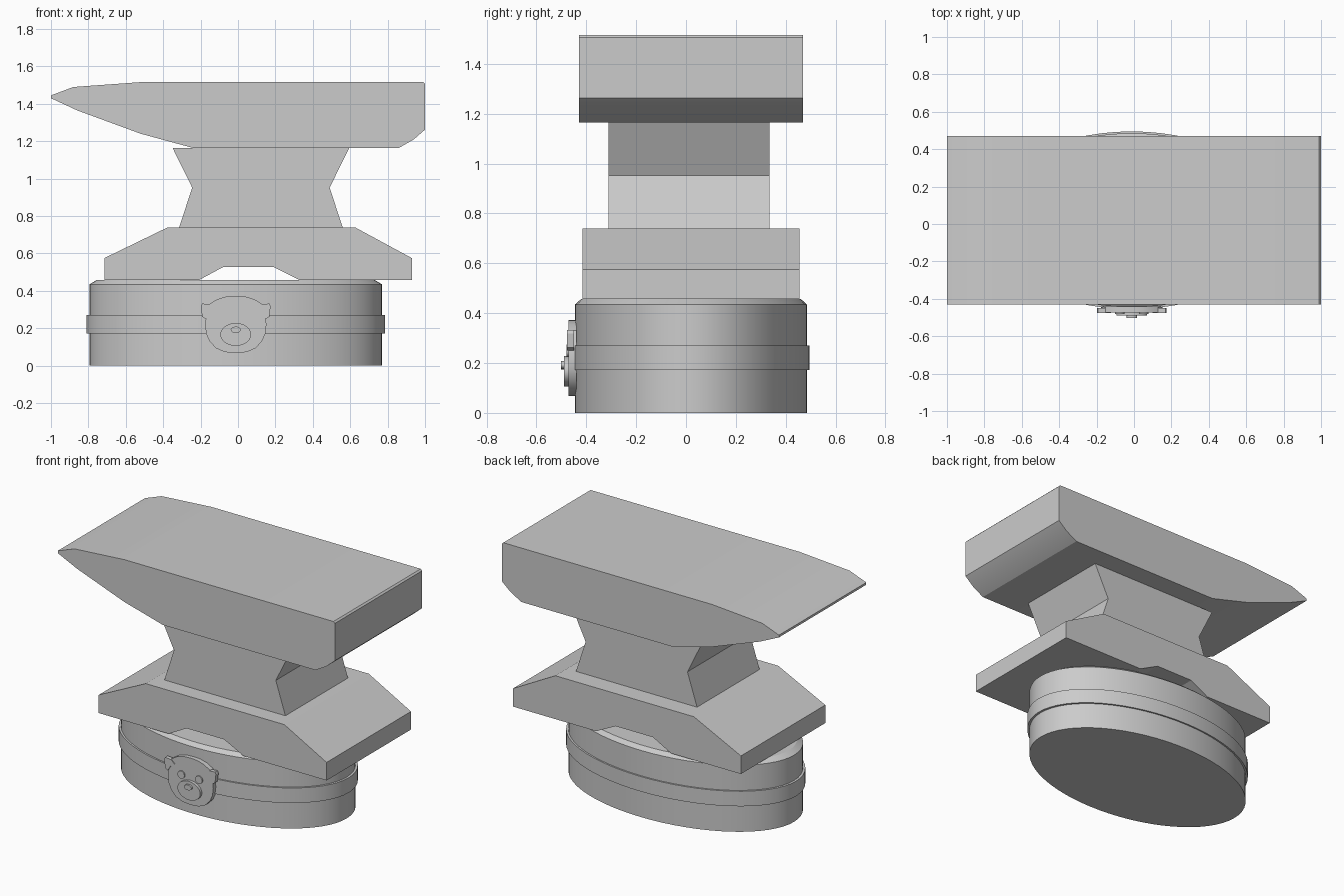
import bpy
import bmesh
import math

cube = bpy.data.objects.get("Cube")
if cube:
    bpy.data.objects.remove(cube, do_unlink=True)

GREY = (0.6, 0.6, 0.6, 1)
grey = bpy.data.materials.new("plain grey")
grey.use_nodes = True
grey.diffuse_color = GREY
grey.node_tree.nodes["Principled BSDF"].inputs["Base Color"].default_value = GREY

CX, CY = -0.012, 0.02  # centre of the oval base


def finish(name, bm, angle=25):
    bmesh.ops.recalc_face_normals(bm, faces=bm.faces)
    mesh = bpy.data.meshes.new(name)
    bm.to_mesh(mesh)
    bm.free()
    mesh.materials.append(grey)
    obj = bpy.data.objects.new(name, mesh)
    bpy.context.collection.objects.link(obj)
    bpy.ops.object.select_all(action='DESELECT')
    obj.select_set(True)
    bpy.context.view_layer.objects.active = obj
    bpy.ops.object.shade_smooth_by_angle(angle=math.radians(angle))
    return obj


def extrude_profile(name, points, y0, y1):
    """Extrude an x-z outline from y0 to y1."""
    bm = bmesh.new()
    front = [bm.verts.new((x, y0, z)) for x, z in points]
    back = [bm.verts.new((x, y1, z)) for x, z in points]
    bm.faces.new(front)
    bm.faces.new(back)
    for i in range(len(points)):
        j = (i + 1) % len(points)
        bm.faces.new((front[i], front[j], back[j], back[i]))
    return finish(name, bm)


def oval_stack(name, rings, n=64):
    """Stack ovals given as (x radius, y radius, height)."""
    bm = bmesh.new()
    loops = []
    for rx, ry, z in rings:
        loops.append([bm.verts.new((CX + rx * math.cos(2 * math.pi * i / n),
                                    CY + ry * math.sin(2 * math.pi * i / n), z))
                      for i in range(n)])
    bm.faces.new(loops[0])
    bm.faces.new(loops[-1])
    for a, b in zip(loops, loops[1:]):
        for i in range(n):
            j = (i + 1) % n
            bm.faces.new((a[i], a[j], b[j], b[i]))
    return finish(name, bm)


def oval_plate(name, x, z, rx, rz, y0, y1, n=32):
    pts = [(x + rx * math.cos(2 * math.pi * i / n), z + rz * math.sin(2 * math.pi * i / n))
           for i in range(n)]
    return extrude_profile(name, pts, y0, y1)


# Oval base with chamfered rim and a raised band
oval_stack("oval_base", [(0.782, 0.465, 0), (0.782, 0.465, 0.435), (0.745, 0.44, 0.457)])
oval_stack("base_band", [(0.797, 0.475, 0.172), (0.797, 0.475, 0.27)])

# Anvil: arched foot, pinched waist, horned top
extrude_profile("anvil_foot", [
    (-0.715, 0.457), (-0.715, 0.575), (-0.375, 0.74), (0.625, 0.74), (0.93, 0.575),
    (0.93, 0.457), (0.33, 0.457), (0.19, 0.527), (-0.08, 0.527), (-0.21, 0.457)],
    -0.415, 0.455)
extrude_profile("anvil_waist", [
    (-0.35, 1.165), (-0.245, 0.952), (-0.315, 0.738), (0.56, 0.738), (0.49, 0.952),
    (0.595, 1.165)], -0.31, 0.335)
extrude_profile("anvil_top", [
    (-1, 1.43), (-1, 1.445), (-0.88, 1.49), (-0.52, 1.516), (0.99, 1.516), (1, 1.506),
    (1, 1.262), (0.94, 1.21), (0.86, 1.164), (-0.24, 1.164), (-0.52, 1.24), (-0.86, 1.365)],
    -0.43, 0.47)

# Dog face badge: head outline is mirrored about its centre line
half_head = [(0, 0.373), (0.05, 0.37), (0.1, 0.355), (0.14, 0.33), (0.158, 0.265),
             (0.164, 0.22), (0.158, 0.17), (0.14, 0.13), (0.105, 0.093), (0.06, 0.073),
             (0, 0.068)]
head = [(CX + x, z) for x, z in half_head]
head += [(CX - x, z) for x, z in reversed(half_head[1:-1])]
extrude_profile("dog_head", head, -0.472, -0.44)

half_ear = [(0.112, 0.305), (0.137, 0.328), (0.18, 0.332), (0.186, 0.318),
            (0.18, 0.262), (0.162, 0.25), (0.14, 0.285)]
for side, sign in (("left", 1), ("right", -1)):
    extrude_profile(side + "_ear", [(CX + sign * x, z) for x, z in half_ear], -0.477, -0.45)
    oval_plate(side + "_eye", CX + sign * 0.064, 0.25, 0.025, 0.025, -0.48, -0.465)

oval_plate("muzzle", CX, 0.167, 0.082, 0.061, -0.49, -0.465)
oval_plate("nose", CX, 0.192, 0.027, 0.017, -0.502, -0.485)
